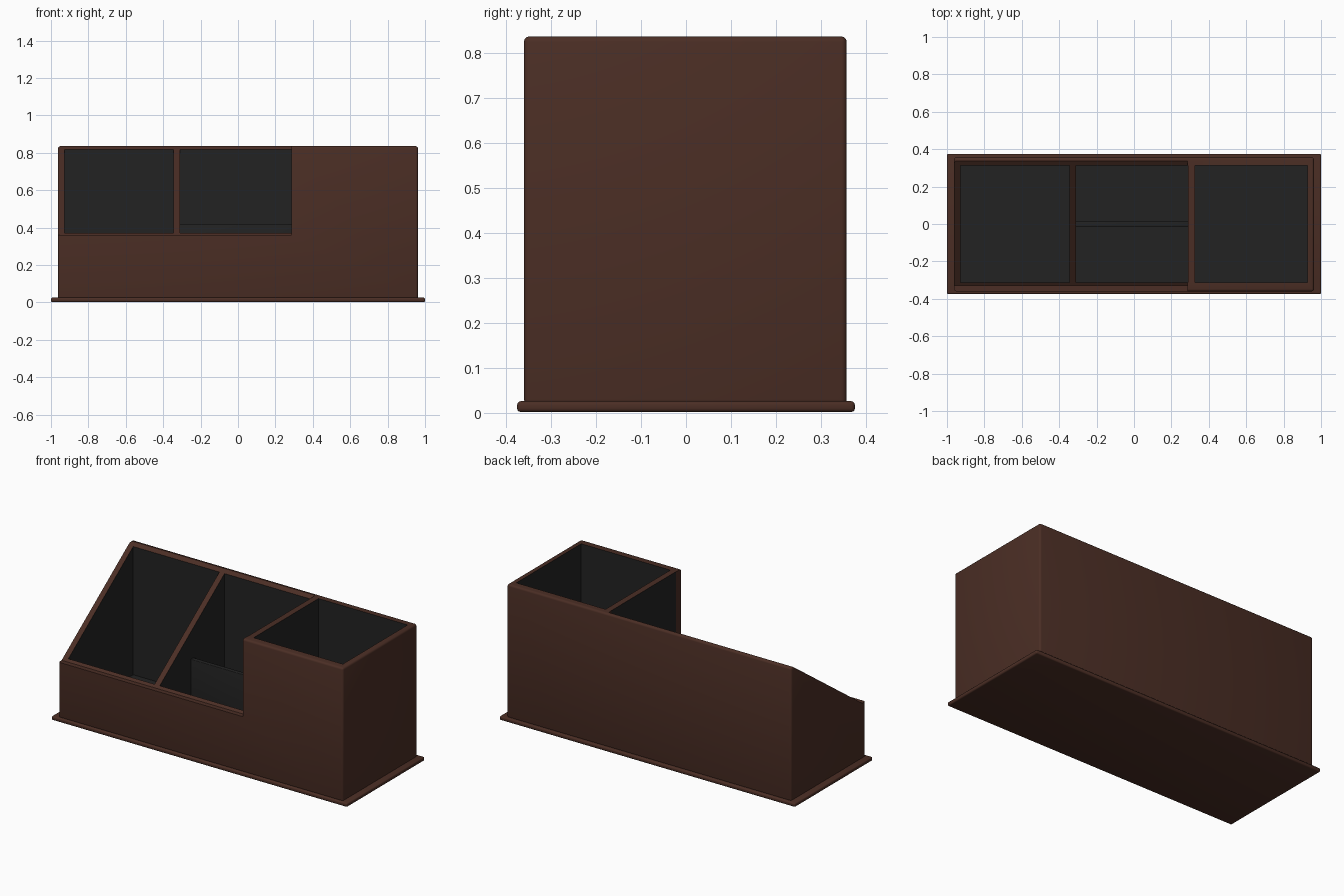
import bpy, bmesh

if "Cube" in bpy.data.objects:
    bpy.data.objects.remove(bpy.data.objects["Cube"])


def material(name, rgb):
    m = bpy.data.materials.new(name)
    m.diffuse_color = (*rgb, 1)
    m.use_nodes = True
    m.node_tree.nodes["Principled BSDF"].inputs["Base Color"].default_value = m.diffuse_color
    return m


BROWN = material("brown leather", (0.070, 0.027, 0.018))
DARK = material("dark lining", (0.016, 0.016, 0.016))


def prism(name, profile, x0, x1, mat, bevel=0.0):
    """Extrude a (y, z) profile along x, optionally rounding its edges."""
    bm = bmesh.new()
    face = bm.faces.new([bm.verts.new((x0, y, z)) for y, z in profile])
    out = bmesh.ops.extrude_face_region(bm, geom=[face])
    verts = [v for v in out["geom"] if isinstance(v, bmesh.types.BMVert)]
    bmesh.ops.translate(bm, verts=verts, vec=(x1 - x0, 0, 0))
    bmesh.ops.recalc_face_normals(bm, faces=bm.faces)
    if bevel:
        bmesh.ops.bevel(bm, geom=bm.edges[:], offset=bevel, segments=3,
                        profile=0.5, affect='EDGES')
    me = bpy.data.meshes.new(name)
    bm.to_mesh(me)
    bm.free()
    me.materials.append(mat)
    ob = bpy.data.objects.new(name, me)
    bpy.context.collection.objects.link(ob)
    return ob


def box(name, x0, x1, y0, y1, z0, z1, mat, bevel=0.0):
    return prism(name, [(y0, z0), (y1, z0), (y1, z1), (y0, z1)], x0, x1, mat, bevel)


def cut(target, cutter):
    """Subtract the cutter, keeping its material on the cut faces."""
    mod = target.modifiers.new("cut", 'BOOLEAN')
    mod.operation = 'DIFFERENCE'
    mod.solver = 'EXACT'
    mod.material_mode = 'TRANSFER'
    mod.object = cutter
    bpy.context.view_layer.objects.active = target
    bpy.ops.object.modifier_apply(modifier=mod.name)
    bpy.data.objects.remove(cutter)


# Base plate with a thin lip all round
base = box("base_plate", -1, 1, -0.375, 0.375, 0.002, 0.026, BROWN, 0.008)

# Body: rounded block, sloped open section on the left, three lined bays
body = box("organizer_body", -0.962, 0.962, -0.36, 0.357, 0.018, 0.836, BROWN, 0.012)
cut(body, prism("slope_cutter",
                [(-0.5, 0.36), (-0.33, 0.36), (0.34, 0.838), (0.34, 1.2), (-0.5, 1.2)],
                -1.2, 0.286, BROWN))
for x0, x1 in ((-0.928, -0.345), (-0.31, 0.288), (0.325, 0.928)):
    cut(body, box("bay_cutter", x0, x1, -0.313, 0.313, 0.035, 1.3, DARK))

# Low divider across the middle bay
divider = box("middle_divider", -0.312, 0.29, -0.014, 0.014, 0.03, 0.42, DARK, 0.004)

# Smooth the rounded edges, keep corners crisp
for ob in (base, body, divider):
    bpy.ops.object.select_all(action='DESELECT')
    ob.select_set(True)
    bpy.context.view_layer.objects.active = ob
    bpy.ops.object.shade_smooth_by_angle(angle=0.6)
